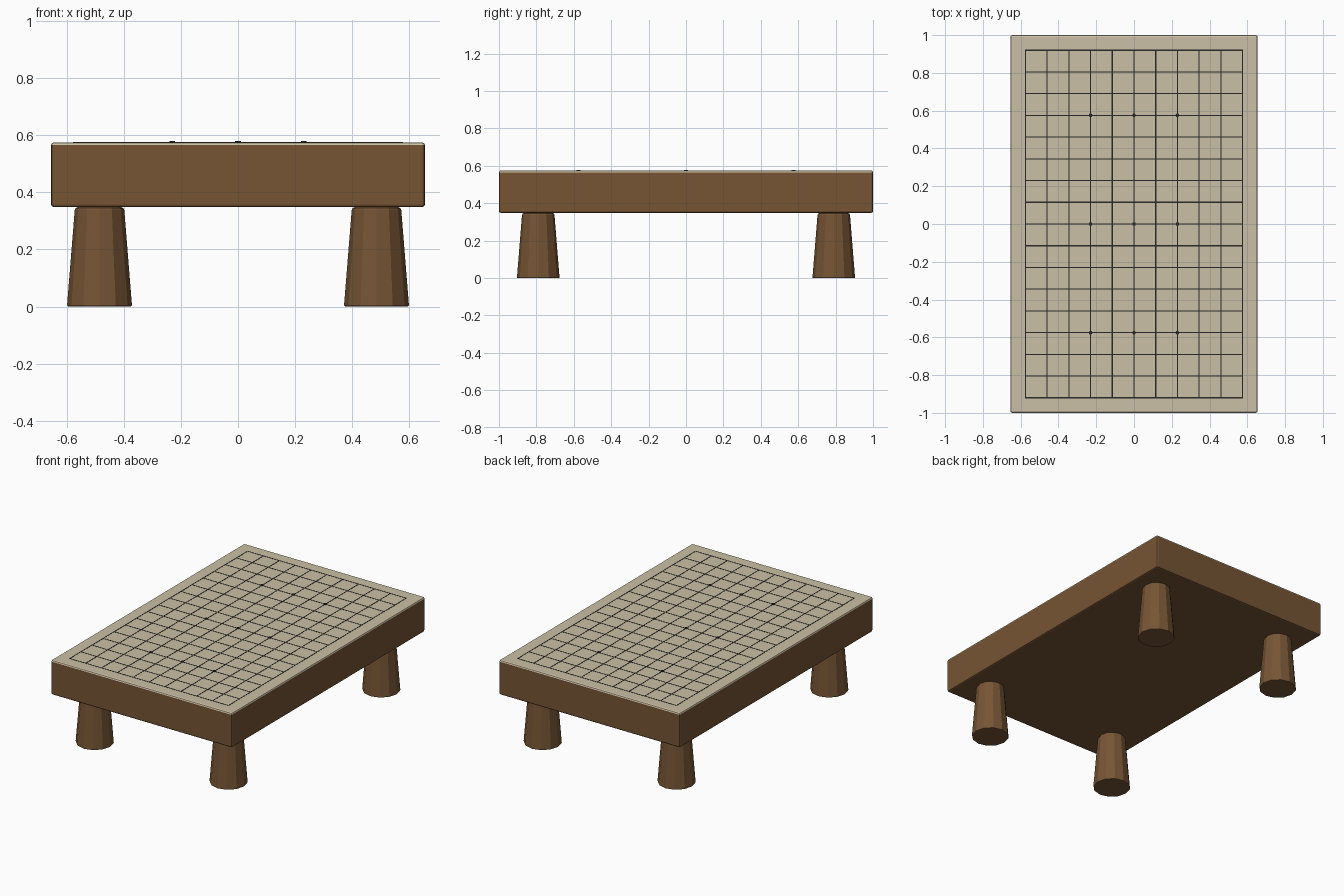
import bpy, bmesh
from mathutils import Matrix, Vector

if "Cube" in bpy.data.objects:
    bpy.data.objects.remove(bpy.data.objects["Cube"])


def material(name, color):
    m = bpy.data.materials.new(name)
    m.diffuse_color = (*color, 1)
    m.use_nodes = True
    m.node_tree.nodes["Principled BSDF"].inputs["Base Color"].default_value = m.diffuse_color
    return m


wood = material("dark_wood", (0.18, 0.09, 0.035))
pale = material("pale_wood", (0.60, 0.53, 0.38))
ink = material("ink", (0.02, 0.02, 0.02))


def finish(name, bm, *mats):
    me = bpy.data.meshes.new(name)
    bm.normal_update()
    bm.to_mesh(me)
    bm.free()
    for m in mats:
        me.materials.append(m)
    ob = bpy.data.objects.new(name, me)
    bpy.context.collection.objects.link(ob)
    return ob


def add_box(bm, center, size):
    bmesh.ops.create_cube(bm, size=1, matrix=Matrix.Translation(center)
                          @ Matrix.Diagonal((*size, 1)))


W, L, BOTTOM, TOP = 1.31, 2.0, 0.348, 0.575
CELL = 0.115

# Thick board with softened edges; its top face and upper bevel are pale
bm = bmesh.new()
add_box(bm, (0, 0, (BOTTOM + TOP) / 2), (W, L, TOP - BOTTOM))
bmesh.ops.bevel(bm, geom=bm.edges[:], offset=0.01, segments=2,
                profile=0.5, affect='EDGES')
for f in bm.faces:
    f.material_index = int(f.calc_center_median().z > TOP - 0.01)
finish("board", bm, wood, pale)

# Ruled lines, 10 by 16 cells
bm = bmesh.new()
T, H = 0.006, 0.002
for i in range(-5, 6):
    add_box(bm, (i * CELL, 0, TOP), (T, 16 * CELL + T, H))
for j in range(-8, 9):
    add_box(bm, (0, j * CELL, TOP), (10 * CELL + T, T, H))
finish("grid_lines", bm, ink)

# Nine marker dots
bm = bmesh.new()
for i in (-2, 0, 2):
    for j in (-5, 0, 5):
        bmesh.ops.create_cone(bm, cap_ends=True, segments=12, radius1=0.01,
                              radius2=0.01, depth=0.006,
                              matrix=Matrix.Translation((i * CELL, j * CELL, TOP + 0.001)))
finish("marker_dots", bm, ink)

# Four tapered twelve-sided legs
for sx, xname in ((-1, "left"), (1, "right")):
    for sy, yname in ((-1, "front"), (1, "back")):
        bm = bmesh.new()
        bmesh.ops.create_cone(bm, cap_ends=True, segments=12, radius1=0.114,
                              radius2=0.086, depth=BOTTOM,
                              matrix=Matrix.Translation((0, 0, BOTTOM / 2)))
        for z, width in ((0, 0.005), (BOTTOM, 0.01)):
            rim = [e for e in bm.edges if all(abs(v.co.z - z) < 1e-4 for v in e.verts)]
            bmesh.ops.bevel(bm, geom=rim, offset=width, segments=2,
                            profile=0.5, affect='EDGES')
        leg = finish(f"{yname}_{xname}_leg", bm, wood)
        leg.location = Vector((sx * 0.485, sy * 0.79, 0))
